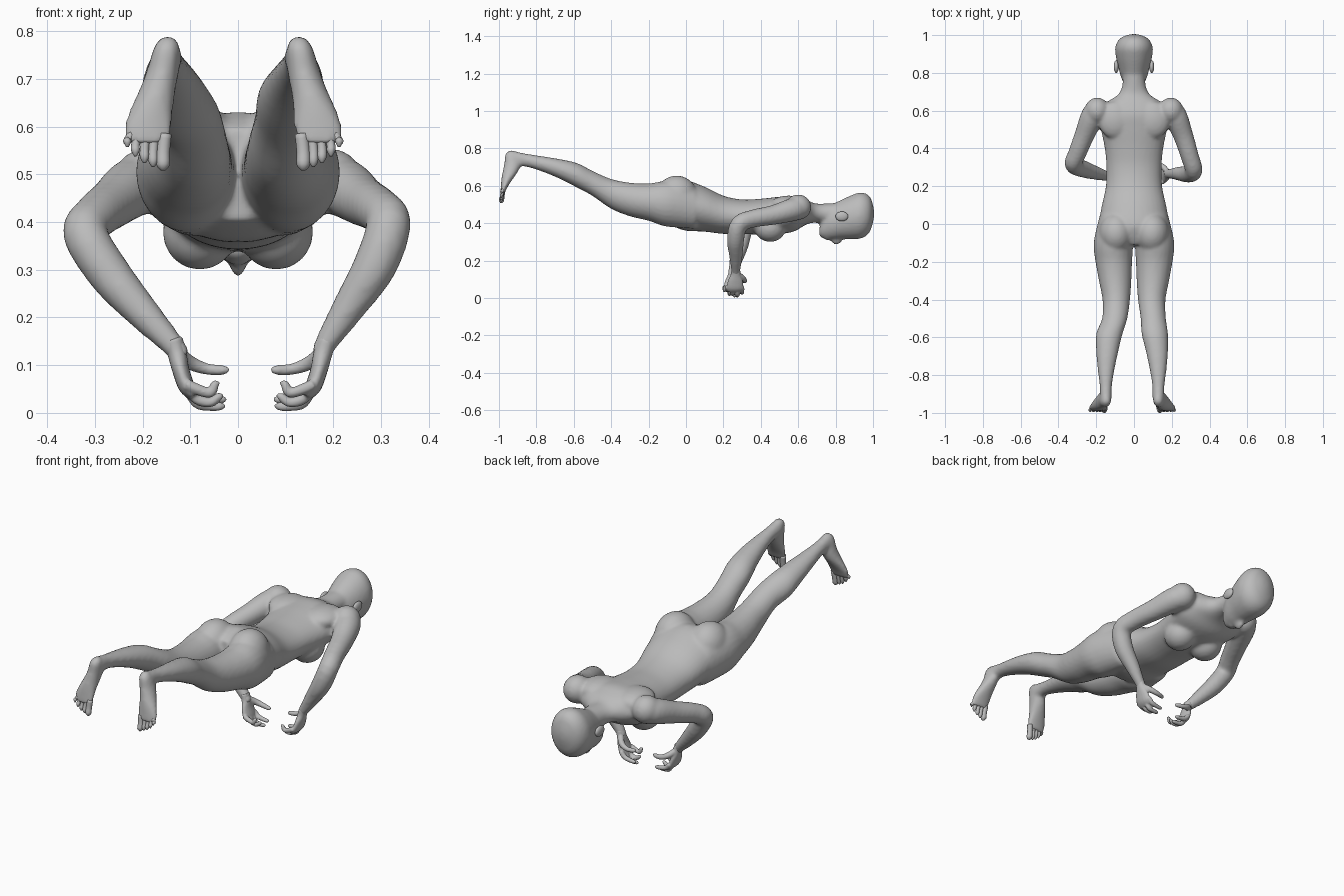
import bpy, bmesh, math
from mathutils import Vector, Matrix

X, Y, Z = Vector((1, 0, 0)), Vector((0, 1, 0)), Vector((0, 0, 1))
grey = bpy.data.materials.new("plain grey")
grey.diffuse_color = (0.5, 0.5, 0.5, 1)


def spline(rows, sub):
    """Catmull-Rom interpolation of ring rows."""
    out = []
    for i in range(len(rows) - 1):
        p0, p1, p2, p3 = rows[max(i - 1, 0)], rows[i], rows[i + 1], rows[min(i + 2, len(rows) - 1)]
        for k in range(sub):
            t = k / sub
            out.append([0.5 * (2 * b + (c - a) * t + (2 * a - 5 * b + 4 * c - d) * t * t
                               + (3 * b - a - 3 * c + d) * t ** 3)
                        for a, b, c, d in zip(p0, p1, p2, p3)])
    out.append(list(rows[-1]))
    return out


def loft(bm, rows, u, v=None, sides=20, sub=4):
    """Rows are x, y, z, half width along u, half depth along v."""
    rows = spline(rows, sub)
    cs = [Vector(r[:3]) for r in rows]
    rings = []
    for i, r in enumerate(rows):
        uu, vv = u, v
        if v is None:
            t = (cs[min(i + 1, len(cs) - 1)] - cs[max(i - 1, 0)]).normalized()
            vv = t.cross(u).normalized()
            uu = vv.cross(t)
        a, b = max(r[3], 0.002), max(r[4], 0.002)
        rings.append([bm.verts.new(cs[i] + uu * a * math.cos(q) + vv * b * math.sin(q))
                      for q in (2 * math.pi * k / sides for k in range(sides))])
    for p, q in zip(rings, rings[1:]):
        for k in range(sides):
            n = (k + 1) % sides
            bm.faces.new((p[k], p[n], q[n], q[k]))
    bm.faces.new(rings[0][::-1])
    bm.faces.new(rings[-1])


def ball(bm, centre, size):
    bmesh.ops.create_uvsphere(bm, u_segments=24, v_segments=14, radius=1,
                              matrix=Matrix.Translation(centre) @ Matrix.Diagonal((*size, 1)))


def finish(name, bm, voxel=0, smooth=0):
    bmesh.ops.recalc_face_normals(bm, faces=bm.faces[:])
    for f in bm.faces:
        f.smooth = True
    me = bpy.data.meshes.new(name)
    bm.to_mesh(me)
    bm.free()
    me.materials.append(grey)
    ob = bpy.data.objects.new(name, me)
    bpy.context.collection.objects.link(ob)
    if voxel:
        m = ob.modifiers.new("fuse", 'REMESH')
        m.mode, m.voxel_size, m.use_smooth_shade = 'VOXEL', voxel, True
        s = ob.modifiers.new("soften", 'SMOOTH')
        s.factor, s.iterations = 0.5, smooth
    return ob


# Torso and neck: y, z, half width, half depth
body = bmesh.new()
torso = [(-.11, .50, .17, .095), (-.06, .50, .188, .12), (0, .495, .187, .135), (.1, .475, .17, .12),
         (.2, .445, .149, .102), (.3, .435, .146, .092), (.4, .435, .155, .096),
         (.5, .442, .175, .1), (.58, .452, .19, .095), (.64, .46, .15, .068),
         (.685, .455, .085, .052), (.74, .452, .061, .053), (.83, .45, .062, .06)]
loft(body, [(0, y, z, a, b) for y, z, a, b in torso], X, Z, 32)

# Head: y, bottom z, top z, half width
head = [(.712, .335, .365, .022), (.725, .322, .42, .04), (.75, .315, .475, .056), (.78, .312, .50, .07),
        (.83, .315, .525, .083), (.88, .314, .548, .095), (.93, .317, .565, .1),
        (.967, .335, .556, .087), (.99, .37, .53, .062), (1.005, .43, .475, .02)]
loft(body, [(0, y, (a + b) / 2, w, (b - a) / 2) for y, a, b, w in head], X, Z, 28)
ball(body, (0, .805, .318), (.018, .032, .033))
ball(body, (0, .757, .322), (.027, .016, .014))

# Legs: y, x, z, half width, half depth
leg = [(.05, .095, .48, .085, .11), (-.05, .105, .5, .1, .123), (-.12, .11, .505, .104, .12),
       (-.2, .107, .513, .097, .1), (-.3, .1, .527, .086, .09), (-.4, .094, .557, .073, .08),
       (-.5, .102, .613, .067, .067), (-.58, .12, .655, .07, .066), (-.68, .132, .692, .058, .052),
       (-.78, .138, .72, .043, .04), (-.86, .139, .738, .032, .035), (-.92, .139, .745, .031, .04),
       (-.945, .139, .745, .022, .03)]
# Feet, from heel to ball: x, y, z, half width, half thickness
foot = [(.137, -.932, .79, .012, .012), (.139, -.934, .768, .027, .033), (.147, -.927, .72, .034, .045),
        (.158, -.938, .68, .038, .042), (.17, -.955, .64, .045, .032), (.178, -.97, .6, .052, .02),
        (.18, -.98, .565, .048, .012)]
# Arms (right, left): x, y, z, radius
arms = {1: [(.17, .63, .48, .05), (.215, .58, .475, .062), (.26, .47, .445, .053), (.295, .36, .425, .048),
            (.316, .285, .395, .047), (.288, .265, .31, .046), (.235, .267, .225, .036),
            (.184, .266, .145, .024), (.174, .266, .12, .022)],
        -1: [(-.17, .63, .48, .05), (-.215, .58, .475, .062), (-.262, .47, .44, .053), (-.3, .375, .41, .048),
             (-.32, .315, .373, .047), (-.265, .29, .285, .045), (-.195, .268, .205, .035),
             (-.133, .25, .138, .024), (-.12, .25, .115, .022)]}

for s in (1, -1):
    def shifted(x, y):
        return s * x - (.01 if y < -.5 else 0)
    loft(body, [(shifted(x, y), y, z, a, b) for y, x, z, a, b in leg], X, Z, 24)
    loft(body, [(shifted(x, y), y, z, a, b) for x, y, z, a, b in foot], X, Y)
    loft(body, [(x, y, z, r, r) for x, y, z, r in arms[s]], Vector((s, 0, -.5)).normalized())
    ball(body, (s * .095, -.05, .548), (.092, .11, .107))     # buttock
    ball(body, (s * .08, .45, .378), (.078, .085, .078))      # breast
    ball(body, (s * .195, .6, .486), (.066, .07, .068))       # shoulder
    ball(body, (s * .1, .55, .5), (.09, .1, .048))            # shoulder blade

    # Toes
    toes = bmesh.new()
    for x0, x1, z1, r in ((.143, .147, .508, .014), (.164, .168, .516, .01), (.182, .186, .524, .0095),
                          (.199, .205, .538, .009), (.213, .222, .557, .0085)):
        z0 = .585
        loft(toes, [(s * x0 - .01, -.977, z0, r, r), (s * x1 - .01, -.982, (z0 + z1) / 2, r, r * .9),
                    (s * x1 - .01, -.987, z1 + .012, r, r), (s * x1 - .01, -.988, z1, r * .3, r * .3)],
             X, None, 10, 3)
    finish("right_toes" if s > 0 else "left_toes", toes)

    # Hand with curled fingers and thumb
    hand = bmesh.new()
    dx, dy = (0, 0) if s > 0 else (.05, -.015)

    def at(x, y, z, a, b):
        return (s * (x - dx), y + dy, z, a, b)
    loft(hand, [at(.187, .266, .155, .024, .021), at(.178, .266, .125, .027, .02),
                at(.17, .264, .09, .04, .018), at(.158, .262, .055, .046, .017),
                at(.145, .262, .035, .04, .01)], Y, None, 16)
    for y, zm, zt, tip in ((.222, .042, .06, .088), (.248, .022, .034, .08),
                           (.275, .014, .014, .076), (.3, .03, .028, .074)):
        loft(hand, [at(.158, y, .06, .012, .012), at(.137, y, zm + .008, .012, .012),
                    at(.108, y, zm, .0105, .0105), at(tip + .01, y, zt, .009, .009),
                    at(tip, y, zt + .002, .003, .003)], Y, None, 10)
    loft(hand, [at(.174, .28, .125, .015, .015), at(.15, .305, .105, .015, .015),
                at(.115, .315, .092, .012, .012), at(.08, .308, .09, .01, .01),
                at(.069, .304, .093, .003, .003)], Y, None, 10)
    finish("right_hand" if s > 0 else "left_hand", hand, .004, 2)

    # Ear
    ear = bmesh.new()
    ball(ear, (s * .094, .833, .437), (.013, .034, .026))
    finish("right_ear" if s > 0 else "left_ear", ear)

finish("body", body, .009, 7)
